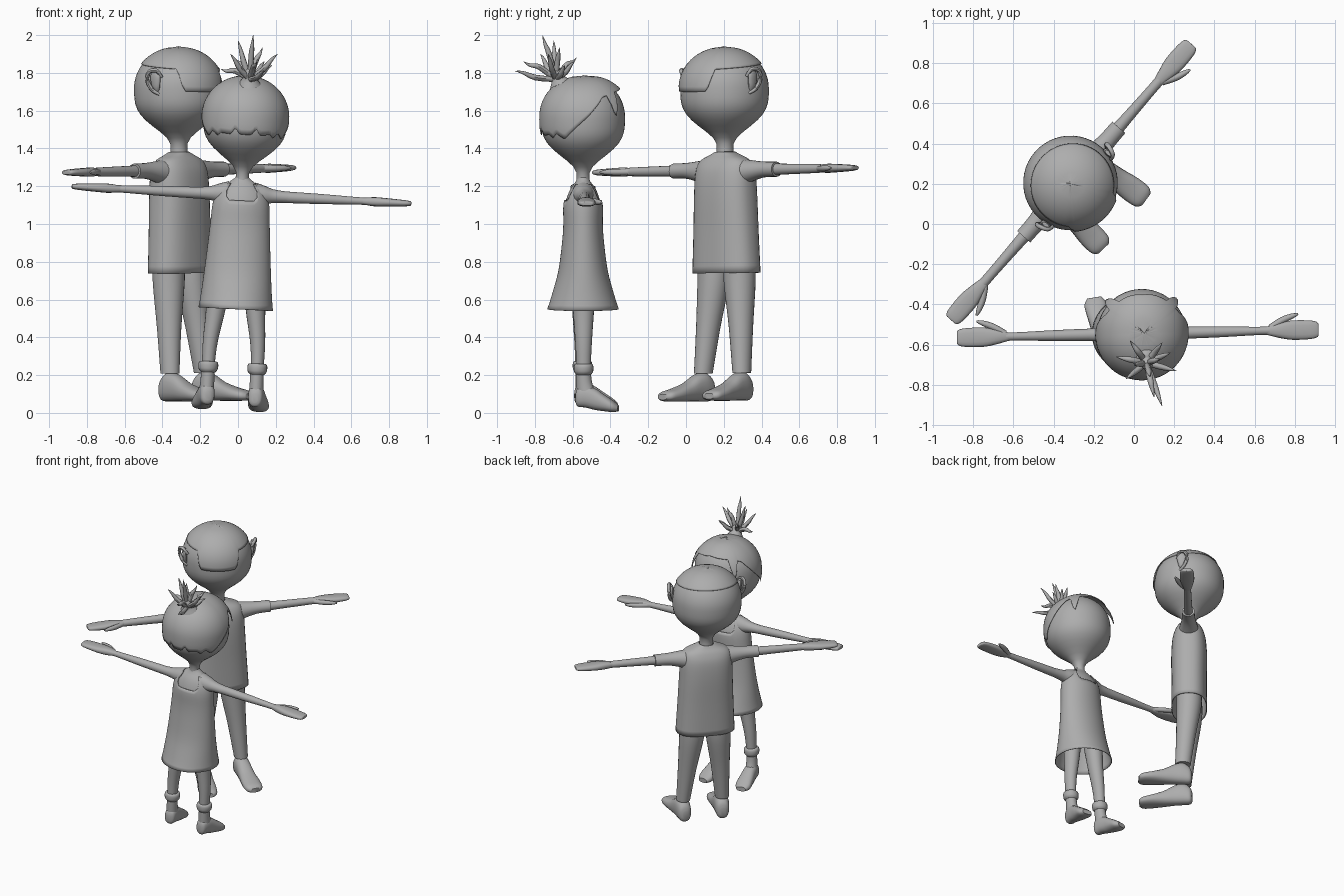
import bpy, bmesh, math
from mathutils import Matrix, Vector

if "Cube" in bpy.data.objects:
    bpy.data.objects.remove(bpy.data.objects["Cube"])

grey = bpy.data.materials.new("plain_grey")
grey.diffuse_color = (0.42, 0.42, 0.42, 1)
grey.use_nodes = True
grey.node_tree.nodes["Principled BSDF"].inputs["Base Color"].default_value = grey.diffuse_color


def finish(name, rows, M, close=False, thick=0):
    """Skin rows of points into a smooth surface, optionally capped or thickened."""
    bm = bmesh.new()
    vs = [[bm.verts.new(M @ Vector(p)) for p in row] for row in rows]
    n = len(vs[0])
    for r0, r1 in zip(vs, vs[1:]):
        for i in range(n):
            bm.faces.new((r0[i], r0[(i + 1) % n], r1[(i + 1) % n], r1[i]))
    if close:
        bm.faces.new(vs[0])
        bm.faces.new(vs[-1])
    bmesh.ops.remove_doubles(bm, verts=bm.verts, dist=1e-5)
    bmesh.ops.recalc_face_normals(bm, faces=bm.faces)
    me = bpy.data.meshes.new(name)
    bm.to_mesh(me)
    bm.free()
    ob = bpy.data.objects.new(name, me)
    bpy.context.collection.objects.link(ob)
    me.materials.append(grey)
    if thick:
        mod = ob.modifiers.new("thickness", 'SOLIDIFY')
        mod.thickness = thick
        mod.offset = 0
    bpy.ops.object.select_all(action='DESELECT')
    ob.select_set(True)
    bpy.context.view_layer.objects.active = ob
    bpy.ops.object.shade_smooth_by_angle(angle=math.radians(45))
    return ob


def resample(pts, k=4):
    """Catmull-Rom through tuples."""
    out = []
    for i in range(len(pts) - 1):
        a, b, c, d = pts[max(i - 1, 0)], pts[i], pts[i + 1], pts[min(i + 2, len(pts) - 1)]
        for s in range(k):
            t = s / k
            out.append(tuple(0.5 * (2 * q + (r - p) * t + (2 * p - 5 * q + 4 * r - w) * t * t
                             + (3 * q - p - 3 * r + w) * t ** 3) for p, q, r, w in zip(a, b, c, d)))
    return out + [pts[-1]]


def loft(name, M, rings, axis='Z', n=24, p=2.0, close=True, thick=0):
    """Rings are (x, y, z, half width, half depth), superellipse power p."""
    rows = []
    for x, y, z, a, b in resample(rings):
        row = []
        for i in range(n):
            t = 2 * math.pi * i / n
            c, s = math.cos(t), math.sin(t)
            u = a * math.copysign(abs(c) ** (2 / p), c)
            v = b * math.copysign(abs(s) ** (2 / p), s)
            row.append({'Z': (x + u, y + v, z), 'X': (x, y + u, z + v), 'Y': (x + u, y, z + v)}[axis])
        rows.append(row)
    return finish(name, rows, M, close, thick)


def tube(name, M, pts, n=10):
    """Pts are (x, y, z, radius) along a path."""
    pts = resample(pts, 3)
    P = [Vector(q[:3]) for q in pts]
    rows = []
    for i, q in enumerate(pts):
        rot = (P[min(i + 1, len(P) - 1)] - P[max(i - 1, 0)]).to_track_quat('Z', 'Y')
        rows.append([P[i] + rot @ Vector((q[3] * math.cos(2 * math.pi * j / n),
                                          q[3] * math.sin(2 * math.pi * j / n), 0)) for j in range(n)])
    return finish(name, rows, M, True)


def shell(name, M, rad, top, bot, off, n=72, m=20, thick=0, dome=True):
    """Turned sheet whose edges vary with azimuth (0 = face, radians)."""
    rows = []
    for j in range(m + 1):
        t = j / m
        t = 1 - math.cos(t * math.pi / 2) if dome else t
        row = []
        for i in range(n):
            a = 2 * math.pi * i / n - math.pi
            z = top(a) + (bot(a) - top(a)) * t
            rx, ry = rad(z)
            o = off(a) * min(1, rx / 0.05)
            row.append(((rx + o) * math.sin(a), -(ry + o) * math.cos(a), z))
        rows.append(row)
    return finish(name, rows, M, False, thick)


def head_radius(zc, R, h, zn, rn):
    def f(z):
        if z > zc:
            r = R * math.sqrt(max(0, 1 - ((z - zc) / h) ** 2))
        else:
            t = min(1, (zc - z) / (zc - zn))
            r = rn + (R - rn) * 0.5 * (1 + math.cos(math.pi * t ** 1.7))
        return r, r
    return f


def table(rows):
    rows = resample(rows)
    def f(z):
        for (z0, a0, b0), (z1, a1, b1) in zip(rows, rows[1:]):
            if z >= z1:
                t = min(1, max(0, (z0 - z) / (z0 - z1)))
                return a0 + (a1 - a0) * t, b0 + (b1 - b0) * t
        return rows[-1][1:]
    return f


def steps(pairs, x):
    for (x0, y0), (x1, y1) in zip(pairs, pairs[1:]):
        if x <= x1:
            return y0 + (y1 - y0) * (x - x0) / (x1 - x0)
    return pairs[-1][1]


def arm(name, M, z, start, tip, r0, r1):
    loft(name + "_arm", M, [(start, 0, z, r0, r0), (0.4, 0, z, r0 * .85, r0 * .85),
                            (0.58, 0, z, r1, r1), (tip - .24, 0, z, r1, r1 * .9)], 'X', 16)
    loft(name + "_hand", M, [(tip - .27, 0, z, r1 * .8, r1 * .7), (tip - .2, 0, z, .036, .024),
                             (tip - .13, 0, z, .048, .022), (tip - .04, 0, z, .046, .017),
                             (tip - .005, 0, z, .036, .012), (tip, 0, z, .02, .006)], 'X', 16, 2.6)
    tube(name + "_thumb", M, [(tip - .24, -.015, z, .016), (tip - .18, -.05, z, .017),
                              (tip - .13, -.07, z, .013), (tip - .1, -.08, z, .005)], 8)


def sides(M):
    return (("left", M), ("right", M @ Matrix.Scale(-1, 4, (1, 0, 0))))


def splay(M, x, y, deg):
    return M @ Matrix.Translation((x, y, 0)) @ Matrix.Rotation(math.radians(deg), 4, 'Z')


R = lambda d, ax: Matrix.Rotation(math.radians(d), 4, ax)
deg = math.degrees

# ---- man ----
man = Matrix.Translation((-.30, .222, 0)) @ R(49, 'Z') @ R(-.8, 'Y')
rad = head_radius(1.72, .235, .216, 1.42, .045)
shell("man_head", man, rad, lambda a: 1.936, lambda a: 1.36, lambda a: 0, 48, 28)
# thin hair cap with a square fringe
fringe = [(-70, 0), (-50, 0), (-42, -.115), (18, -.115), (28, 0), (180, 0)]
shell("man_hair", man, rad, lambda a: 1.941,
      lambda a: 1.835 - .02 * math.cos(a) + (steps(fringe, deg(a)) if deg(a) > -60 else 0),
      lambda a: .007, 90, 14, .004)
loft("shirt", man, [(0, 0, .74, .198, .118), (0, 0, .95, .187, .117), (0, 0, 1.15, .178, .118),
                    (0, 0, 1.27, .172, .108), (0, 0, 1.33, .152, .085), (0, 0, 1.362, .09, .06),
                    (0, 0, 1.38, .048, .048)], 'Z', 36, 2.5, False, .006)
for s, M in sides(man):
    loft(s + "_sleeve", M, [(.1, 0, 1.27, .075, .075), (.19, 0, 1.28, .056, .055),
                            (.27, 0, 1.285, .045, .042), (.36, 0, 1.285, .043, .04)], 'X', 20)
    arm("man_" + s, M, 1.285, .3, .91, .034, .025)
    loft(s + "_trouser_leg", M, [(.09, 0, .86, .085, .085), (.092, 0, .7, .085, .085),
                                 (.115, -.02, .45, .063, .066), (.135, -.04, .21, .047, .053)], 'Z', 24)
    loft("man_" + s + "_shoe", splay(M, .135, -.04, 5),
         [(0, .06, .115, .02, .03), (0, .045, .125, .042, .06), (0, 0, .14, .05, .077),
          (0, -.06, .133, .052, .07), (0, -.13, .112, .056, .05), (0, -.21, .098, .063, .036),
          (0, -.275, .09, .058, .027), (0, -.3, .086, .035, .015)], 'Y', 20, 2.4)
    # ear: curled rim around a thin plate
    E = M @ Matrix.Translation((.232, -.045, 1.75))
    tube("man_" + s + "_ear_rim", E, [(-.01, -.03, .03, .009), (.015, -.02, .065, .011), (.03, .02, .06, .012),
                                      (.03, .035, .015, .012), (.015, .015, -.035, .011),
                                      (-.01, -.015, -.06, .008)], 8)
    loft("man_" + s + "_ear", E, [(-.01, 0, -.05, .01, .01), (0, 0, -.02, .014, .025),
                                  (.005, 0, .03, .014, .033), (.005, 0, .06, .01, .02)], 'Z', 12)

# ---- girl (seen from behind in the front view) ----
girl = Matrix.Translation((-.04, -.545, 0)) @ R(2.9, 'Y') @ R(181.3, 'Z')
rad = head_radius(1.57, .222, .215, 1.27, .035)
shell("girl_head", girl, rad, lambda a: 1.785, lambda a: 1.21, lambda a: 0, 48, 28)
# hair: short fringe, side strands, ragged nape
edge = [(0, 1.72), (36, 1.705), (46, 1.57), (54, 1.69), (62, 1.68), (85, 1.58), (118, 1.46),
        (130, 1.49), (138, 1.465), (144, 1.48), (160, 1.475), (166, 1.51), (172, 1.475), (180, 1.475)]
shell("girl_hair", girl, rad, lambda a: 1.79, lambda a: steps(edge, abs(deg(a))),
      lambda a: .008 + .026 * max(0, math.cos(a)) ** 1.5, 120, 18, .004)
# tied tuft of spikes (world position)
base = Vector((.062, -.69, 1.765))
tube("hair_knot", Matrix(), [(.06, -.665, 1.74, .06), (.06, -.68, 1.775, .035), (.064, -.695, 1.805, .032),
                             (.066, -.70, 1.825, .012)], 14)
tips = [(.14, -.905, 1.81), (.08, -.76, 2.0), (.21, -.73, 1.9), (-.09, -.66, 1.82), (.14, -.59, 1.86),
        (-.02, -.58, 1.88), (-.04, -.77, 1.9), (.13, -.67, 1.935), (0, -.70, 1.97), (.1, -.86, 1.86),
        (.18, -.64, 1.84)]
for i, tip in enumerate(tips):
    tip = Vector(tip)
    mid = base.lerp(tip, .5) + Vector((0, 0, .018 if i % 2 else -.012))
    tube("hair_spike_%d" % (i + 1), Matrix(), [(*base, .014), (*mid, .015), (*base.lerp(tip, .8), .009),
                                               (*tip, .001)], 8)

body = table([(1.25, .035, .035), (1.225, .07, .045), (1.2, .1, .065), (1.16, .13, .085), (1.1, .146, .1),
              (1.0, .153, .1), (.9, .16, .107), (.75, .172, .127), (.62, .184, .162), (.55, .193, .185)])
shell("girl_torso", girl, body, lambda a: 1.26, lambda a: .95, lambda a: -.006, 40, 20, 0, False)
# dress with scooped neckline and straps
shell("dress", girl, body, lambda a: steps([(0, 1.125), (.45, 1.125), (.62, 1.15), (.7, 1.215), (1, 1.21)],
                                           abs(math.sin(a))),
      lambda a: .55, lambda a: .002, 80, 24, .005, False)
for s, M in sides(girl):
    loft("girl_" + s + "_shoulder", M, [(.07, 0, 1.16, .06, .065), (.12, 0, 1.16, .05, .05),
                                        (.17, 0, 1.157, .037, .036), (.25, 0, 1.155, .03, .029)], 'X', 20)
    arm("girl_" + s, M, 1.155, .15, .9, .032, .021)
    loft("girl_" + s + "_leg", M, [(.085, 0, .8, .07, .075), (.105, 0, .55, .052, .056),
                                   (.125, 0, .38, .04, .044), (.13, 0, .25, .034, .038),
                                   (.13, 0, .1, .034, .036)], 'Z', 20)
    loft("girl_" + s + "_cuff", M, [(.13, 0, .21, .038, .04), (.13, 0, .225, .05, .05), (.13, 0, .25, .053, .052),
                                    (.13, 0, .265, .047, .047), (.13, 0, .268, .034, .036)], 'Z', 20)
    F = splay(M, .13, 0, 8)
    loft("girl_" + s + "_ankle", F, [(0, 0, .23, .036, .038), (0, -.005, .16, .037, .042),
                                     (0, -.02, .09, .042, .055)], 'Z', 20)
    loft("girl_" + s + "_shoe", F,
         [(0, .042, .085, .015, .025), (0, .03, .09, .035, .05), (0, -.01, .095, .043, .06),
          (0, -.06, .08, .047, .057), (0, -.11, .06, .053, .044), (0, -.155, .043, .054, .031),
          (0, -.185, .032, .035, .016)], 'Y', 20, 2.4)
